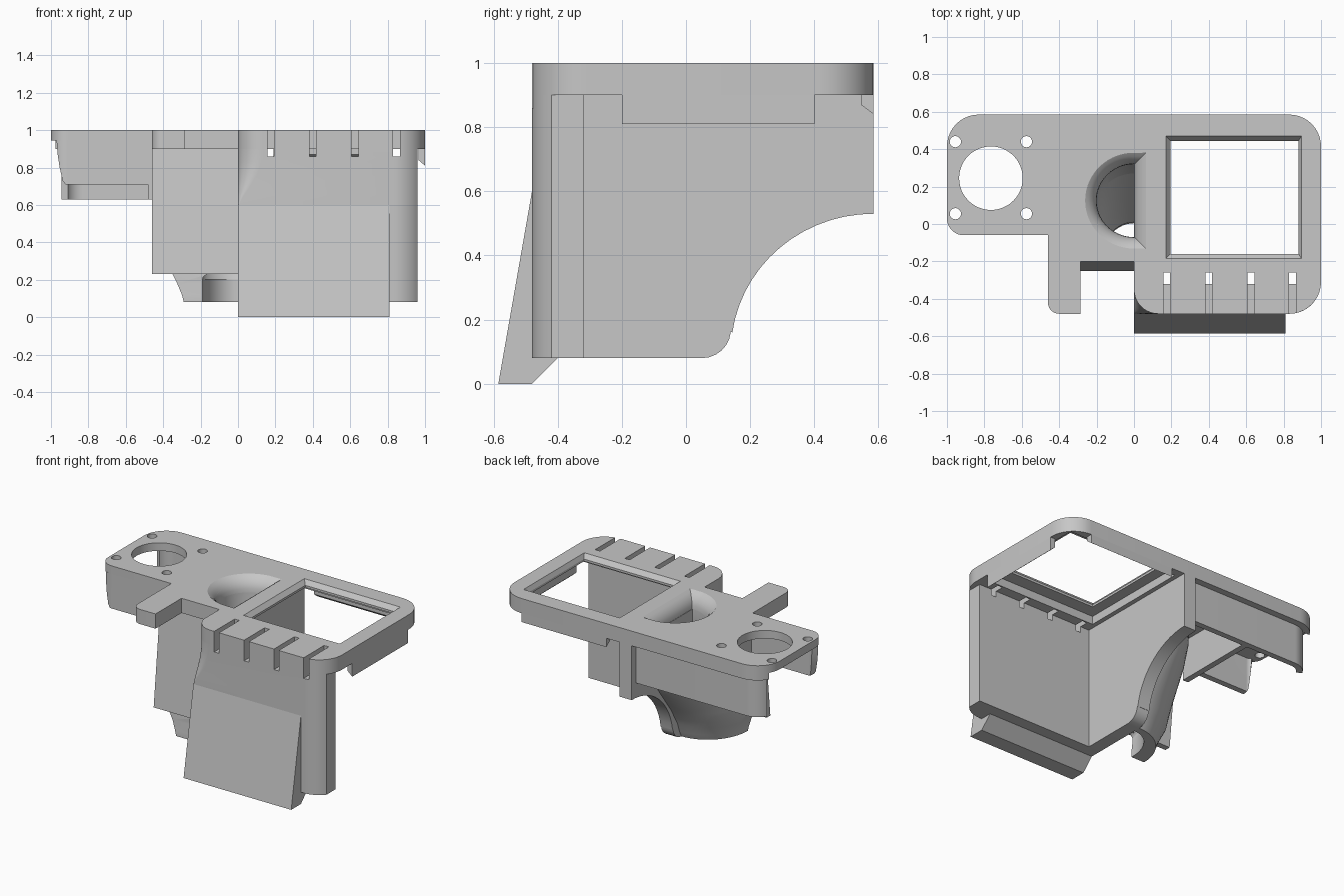
import bpy, bmesh
from math import sin, cos, radians

cube = bpy.data.objects.get("Cube")
if cube:
    bpy.data.objects.remove(cube, do_unlink=True)

grey = bpy.data.materials.new("plain grey")
grey.use_nodes = True
grey.diffuse_color = (0.57, 0.57, 0.57, 1)
grey.node_tree.nodes["Principled BSDF"].inputs["Base Color"].default_value = grey.diffuse_color


def arc(cx, cy, r, start, end, n=10, ry=None):
    ry = ry or r
    angles = [radians(start + (end - start) * i / n) for i in range(n + 1)]
    return [(cx + r * cos(a), cy + ry * sin(a)) for a in angles]


def loft(name, rings):
    """Closed solid through rings of equal point count."""
    bm = bmesh.new()
    loops = [[bm.verts.new(p) for p in ring] for ring in rings]
    n = len(loops[0])
    for a, b in zip(loops, loops[1:]):
        for i in range(n):
            j = (i + 1) % n
            bm.faces.new((a[i], a[j], b[j], b[i]))
    bm.faces.new(loops[0][::-1])
    bm.faces.new(loops[-1])
    bmesh.ops.recalc_face_normals(bm, faces=bm.faces)
    mesh = bpy.data.meshes.new(name)
    bm.to_mesh(mesh)
    bm.free()
    mesh.materials.append(grey)
    obj = bpy.data.objects.new(name, mesh)
    bpy.context.collection.objects.link(obj)
    return obj


def prism(name, profile, lo, hi, axis="z"):
    place = {"z": lambda a, b, h: (a, b, h),
             "x": lambda a, b, h: (h, a, b),
             "y": lambda a, b, h: (a, h, b)}[axis]
    return loft(name, [[place(a, b, h) for a, b in profile] for h in (lo, hi)])


def rect(x0, x1, y0, y1):
    return [(x0, y0), (x1, y0), (x1, y1), (x0, y1)]


def level(points, z):
    return [(x, y, z) for x, y in points]


def cut(obj, cutters):
    bpy.context.view_layer.objects.active = obj
    for c in cutters:
        mod = obj.modifiers.new("cut", "BOOLEAN")
        mod.operation = "DIFFERENCE"
        mod.solver = "EXACT"
        mod.object = c
        bpy.ops.object.modifier_apply(modifier=mod.name)


# Top plate with its rounded outline and front tab
plate = prism("top_plate",
              arc(.83, .415, .17, 0, 90) + arc(-.83, .415, .17, 90, 180)
              + arc(-.91, .03, .09, 180, 270) + [(-.46, -.06)]
              + arc(-.40, -.42, .06, 180, 270) + [(-.285, -.48), (-.285, -.2), (0, -.2)]
              + arc(.13, -.35, .13, 180, 270) + arc(.83, -.31, .17, 270, 360), .9, 1)

# Front wall: right end rounded, left corner rounding off towards the top
front_wall = loft("front_wall", [
    level([(0, -.32)] + arc(r, r - .48, r, 180, 270)
          + arc(.83, -.31, .17, 270, 320) + [(.96, -.32)], z)
    for z, r in [(.08, .004), (.6, .004), (.65, .03), (.7, .065),
                 (.76, .1), (.83, .125), (.9, .13)]])

# Sloped apron below the front wall
prism("front_apron", [(-.48, .6), (-.585, 0), (-.48, 0), (-.4, .08), (-.4, .6)], 0, .81, "x")

# Upright wall with an arched lower back corner
prism("arched_wall",
      [(-.34, .9), (-.34, .08)] + arc(.05, .17, .09, 270, 355, 6)
      + arc(.585, .1, .445, 172, 90, 14, .43) + [(.585, .9)], 0, .09, "x")

# Leaning panel in front of the duct
prism("duct_front_panel", [(-.18, .9), (-.25, .23), (-.21, .23), (-.14, .9)], -.46, 0, "x")

# Walls around the round opening, the front and back ones following the plate corners
loft("pocket_front_wall", [
    level([(-.46, -.06)] + arc(-.91, .03, .09, 270, end)
          + arc(-.91, .03, .05, end, 270) + [(-.46, -.02)], z)
    for z, end in [(.71, 262), (.73, 252), (.8, 241), (.87, 233), (.945, 228)]])
prism("pocket_back_wall",
      [(0, .54)] + arc(-.83, .41, .13, 90, 150) + arc(-.83, .41, .09, 150, 90) + [(0, .5)],
      .63, .945)
prism("pocket_side_wall", rect(-.06, .52, .63, .945), -.48, -.44, "x")

# Flanges under the plate edge, with sloped lower faces
prism("right_flange", [(.965, .84), (1, .81), (1, .9), (.965, .9)], -.2, .4, "y")
prism("back_flange", [(.545, .87), (.585, .84), (.585, .9), (.545, .9)], .19, .83, "x")

# Air duct, flaring upwards
outer = []
for z, front, back, width in [(.08, -.25, .05, .29), (.12, -.25, .07, .3), (.18, -.24, .09, .325),
                              (.23, -.24, .12, .35), (.3, -.23, .16, .35), (.42, -.22, .25, .35),
                              (.53, -.2, .33, .35), (.65, -.19, .38, .35), (.95, -.15, .4, .35)]:
    curve = arc(0, front, width, 90, 180, 16, back - front)
    outer.append(level(curve + [(0, front)], z))
duct = loft("air_duct", outer)

# Duct passage, widening to a rounded rim at the top
sections = [(-.01, -.48, 0, .19, .002), (.2, -.48, .01, .19, .002), (.26, -.18, .05, .19, .002),
            (.55, -.1, .27, .2, .002), (.82, -.07, .32, .2, .002)]
for step in range(6):
    a = radians(12 * step)
    grow = .13 * (1 - cos(a))
    z = .9 + .1 * sin(a) / sin(radians(60)) + .0005 * step
    sections.append((z, -.07 - grow, .32 + grow, .2 + grow, .002 + grow))
inner = []
for z, front, back, width, right in sections:
    mid, half = (front + back) / 2, (back - front) / 2
    ring = arc(0, mid, width, 90, 270, 28, half)
    ring[0], ring[-1] = (right, back), (right, front)
    inner.append(level(ring, z))
passage = loft("duct_passage_cutter", inner)

# Cutters for the window, hollow undersides, round opening, screw holes and slots
window = loft("window_cutter", [level(rect(.195, .88, -.16, .445), .89),
                                level(rect(.195, .88, -.16, .445), .97),
                                level(rect(.17, .895, -.185, .47), 1.001)])
window_recess = prism("window_recess_cutter", rect(.12, .95, -.25, .53), .85, .955)
pocket = prism("pocket_cutter", rect(-1.1, -.46, -.1, .5), .85, .945)
holes = [prism("round_cutter", arc(-.765, .245, .17, 0, 352.5, 47), .8, 1.1)]
for x in (-.955, -.575):
    for y in (.055, .44):
        holes.append(prism("screw_cutter", arc(x, y, .03, 0, 345, 23), .8, 1.1))
slots = [prism("slot_cutter", rect(x - .018, x + .018, -.6, -.26), .86, 1.1)
         for x in (.175, .4, .625, .848)]

plate_cutters = [passage, window, window_recess, pocket] + holes + slots
cut(plate, plate_cutters)
cut(front_wall, slots)
cut(duct, [passage])
for helper in plate_cutters:
    bpy.data.objects.remove(helper, do_unlink=True)

# Smooth the curved surfaces, keeping edges sharp
for obj in bpy.context.collection.objects:
    obj.select_set(obj.type == "MESH")
bpy.context.view_layer.objects.active = plate
bpy.ops.object.shade_smooth_by_angle(angle=radians(22))
